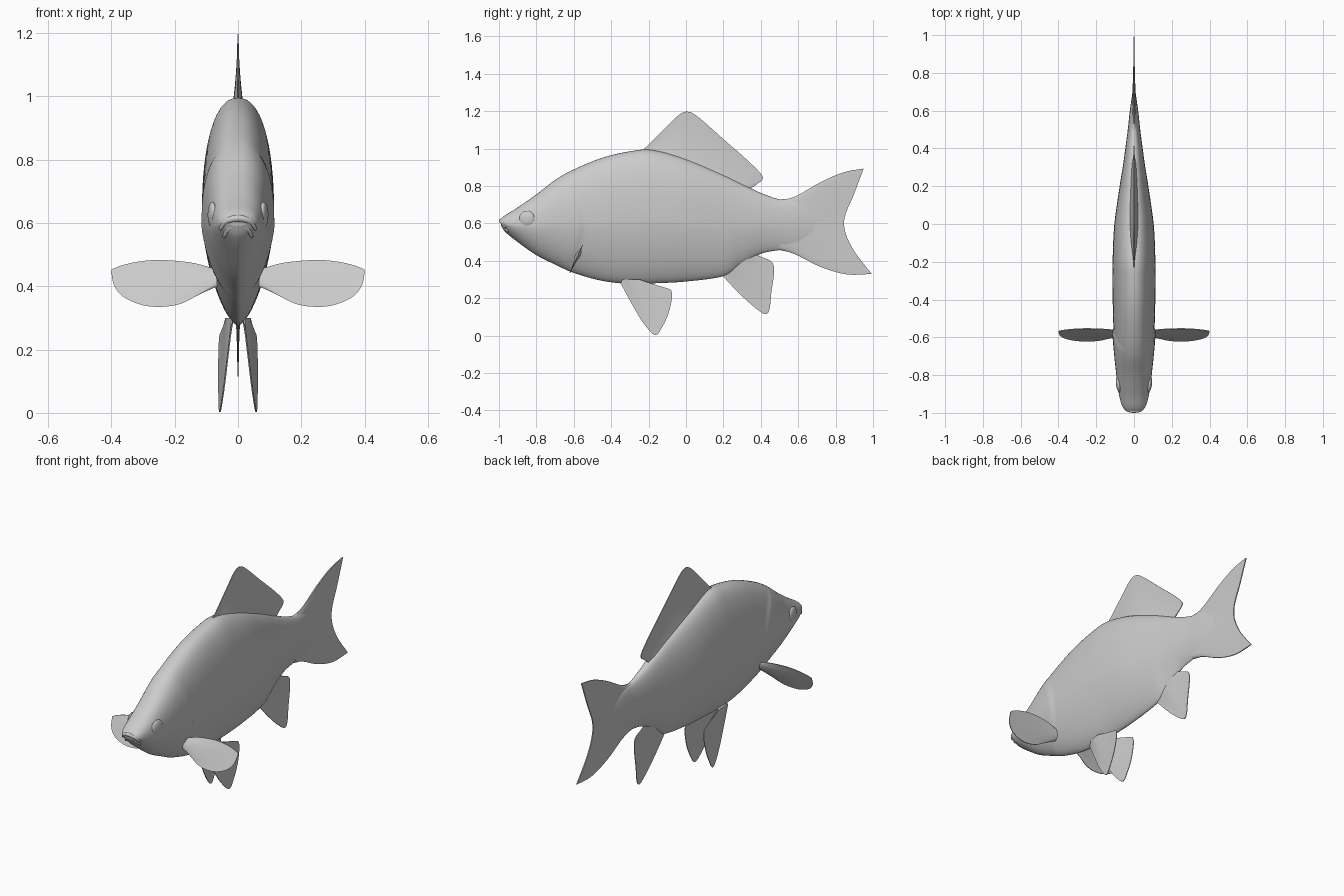
import bpy, bmesh, math
from mathutils import Vector

if "Cube" in bpy.data.objects:
    bpy.data.objects.remove(bpy.data.objects["Cube"])


def spline(pts, n):
    """Catmull-Rom samples (n per span) through points of any dimension."""
    out = []
    for i in range(len(pts) - 1):
        a, b, c, d = pts[max(i - 1, 0)], pts[i], pts[i + 1], pts[min(i + 2, len(pts) - 1)]
        for k in range(n):
            t = k / n
            out.append(tuple(0.5 * (2 * q + (r - p) * t + (2 * p - 5 * q + 4 * r - s) * t * t
                                    + (3 * q - p - 3 * r + s) * t ** 3)
                             for p, q, r, s in zip(a, b, c, d)))
    return out + [tuple(pts[-1])]


def make(name, verts, faces, angle=50):
    me = bpy.data.meshes.new(name)
    me.from_pydata(verts, [], faces)
    bm = bmesh.new()
    bm.from_mesh(me)
    bmesh.ops.recalc_face_normals(bm, faces=bm.faces)
    bm.to_mesh(me)
    bm.free()
    ob = bpy.data.objects.new(name, me)
    bpy.context.collection.objects.link(ob)
    smooth(ob, angle)
    return ob


def smooth(ob, angle=50):
    bpy.ops.object.select_all(action='DESELECT')
    ob.select_set(True)
    bpy.context.view_layer.objects.active = ob
    bpy.ops.object.shade_smooth_by_angle(angle=math.radians(angle))


def fin(name, rows, place, t0, t1=0.002):
    """Thin two-sided sheet; half-thickness falls from t0 at the root to t1 at the rim."""
    nv, nu = len(rows), len(rows[0])
    verts, faces = [], []
    for s in (-1, 1):
        for j, row in enumerate(rows):
            for i, (a, b) in enumerate(row):
                v, u = j / (nv - 1), i / (nu - 1)
                h = t1 + (t0 - t1) * (1 - v) ** 2 * math.sqrt(max(0, math.sin(math.pi * u)))
                verts.append(place(a, b, s * h))
    n = nu * nv
    for j in range(nv - 1):
        for i in range(nu - 1):
            q = [j * nu + i, j * nu + i + 1, (j + 1) * nu + i + 1, (j + 1) * nu + i]
            faces += [q, [k + n for k in reversed(q)]]
    rim = (list(range(nu)) + [j * nu + nu - 1 for j in range(1, nv)]
           + [(nv - 1) * nu + i for i in range(nu - 2, -1, -1)]
           + [j * nu for j in range(nv - 2, 0, -1)])
    for a, b in zip(rim, rim[1:] + rim[:1]):
        faces.append([a, b, b + n, a + n])
    return make(name, verts, faces)


def fan(root_a, root_b, outline, n=5, steps=8):
    """Rows running from a straight root line out to a curved outline."""
    tip = spline(outline, n)
    m = len(tip) - 1
    root = [Vector(root_a).lerp(Vector(root_b), i / m) for i in range(m + 1)]
    return [[tuple(r.lerp(Vector(t), j / steps)) for r, t in zip(root, tip)]
            for j in range(steps + 1)]


# Body: stations of (y, top, bottom, half width)
stations = [(-0.99, .625, .590, .040), (-0.965, .645, .553, .062), (-0.90, .685, .50, .080),
            (-0.80, .755, .43, .094), (-0.70, .832, .38, .102), (-0.60, .888, .335, .107),
            (-0.45, .95, .293, .112), (-0.30, .985, .276, .114), (-0.18, .992, .279, .113),
            (0.0, .945, .289, .104), (0.2, .86, .318, .076), (0.3, .81, .38, .060),
            (0.4, .763, .437, .046), (0.5, .728, .457, .033), (0.6, .715, .47, .022),
            (0.72, .65, .52, .005)]
SEG = 64
verts, faces = [], []
rings = spline(stations, 9)
for y, top, bot, w in rings:
    mid = bot + 0.48 * (top - bot)
    for k in range(SEG):
        a = 2 * math.pi * k / SEG
        c, s = math.cos(a), math.sin(a)
        p = 2 / 2.3 if s > 0 else 2 / 1.55      # full back, keeled belly
        x = math.copysign(abs(c) ** p, c) * w
        z = mid + math.copysign(abs(s) ** p, s) * ((top - mid) if s > 0 else (mid - bot))
        # Gill cover: swells towards its curved rear edge, then drops
        d = y - (-.57 - 1.8 * (z - .58) ** 2)
        g = max(0, 1 + d / .2) if d < 0 else max(0, 1 - d / .02)
        verts.append((x * (1 + .07 * g * abs(c)), y, z))
for j in range(len(rings) - 1):
    for k in range(SEG):
        k2 = (k + 1) % SEG
        faces.append([j * SEG + k, j * SEG + k2, (j + 1) * SEG + k2, (j + 1) * SEG + k])
faces += [list(range(SEG)), list(range((len(rings) - 1) * SEG, len(rings) * SEG))]
make("body", verts, faces, 60)


def upright(a, b, h):
    return (h, a, b)


# Tail fin: rows from the tail stem to the forked rear edge
tail = [[(.50, .728), (.50, .66), (.50, .59), (.50, .52), (.50, .457)],
        [(.58, .742), (.60, .67), (.60, .59), (.60, .51), (.58, .436)],
        [(.72, .820), (.72, .71), (.71, .60), (.72, .48), (.72, .367)],
        [(.84, .872), (.82, .75), (.78, .61), (.82, .46), (.86, .327)],
        [(.95, .893), (.90, .76), (.845, .61), (.885, .475), (.993, .33)]]
cols = [spline(c, 5) for c in zip(*[spline(r, 6) for r in tail])]
fin("tail_fin", [list(r) for r in zip(*cols)], upright, .024, .003)

# Dorsal fin
fin("dorsal_fin", fan((-.24, .95), (.34, .75), [
    (-.25, .98), (-.2, 1.02), (-.1, 1.12), (-.04, 1.178), (.01, 1.197), (.07, 1.165),
    (.2, 1.05), (.32, .945), (.40, .865), (.405, .83), (.34, .785)]), upright, .034)

# Anal fin
fin("anal_fin", fan((.2, .35), (.37, .45), [
    (.2, .315), (.27, .24), (.35, .165), (.42, .115), (.446, .14), (.455, .22),
    (.47, .33), (.465, .385), (.43, .41), (.36, .43)]), upright, .014)

# Paired fins
for side, s in (("right", 1), ("left", -1)):
    fin(side + "_pelvic_fin", fan((-.34, .30), (-.24, .30), [
        (-.35, .28), (-.29, .17), (-.23, .07), (-.165, .003), (-.125, .05), (-.09, .13),
        (-.075, .23), (-.12, .258), (-.25, .285)]),
        lambda a, b, h: (s * (.02 + .131 * (a + .35) + .046 * (.28 - b) + h), a, b), .012)
    fin(side + "_pectoral_fin", fan((.07, .455), (.065, .40), [
        (.09, .46), (.15, .475), (.25, .483), (.33, .475), (.393, .456), (.399, .44),
        (.39, .40), (.36, .365), (.30, .34), (.24, .335), (.18, .345), (.12, .375),
        (.075, .395)]),
        lambda a, b, h: (s * a, -.555 - .45 * (.48 - b) + h, b), .014)
    # Eye: shallow dome on the cheek
    bpy.ops.mesh.primitive_uv_sphere_add(segments=24, ring_count=12, radius=1,
                                         location=(s * .081, -.85, .625),
                                         rotation=(0, 0, s * math.radians(-8)))
    eye = bpy.context.object
    eye.name = side + "_eye"
    eye.scale = (.014, .042, .042)
    smooth(eye)

# Lips: two downturned arcs at the snout
for name, z, w, y, r in (("upper_lip", .614, .056, -.989, .011),
                         ("lower_lip", .590, .045, -.978, .010)):
    path = spline([(-w, y + .025, z - .035), (-w * .65, y + .006, z - .009), (0, y, z),
                   (w * .65, y + .006, z - .009), (w, y + .025, z - .035)], 6)
    cu = bpy.data.curves.new(name, 'CURVE')
    cu.dimensions = '3D'
    cu.bevel_depth = r
    cu.bevel_resolution = 4
    cu.use_fill_caps = True
    sp = cu.splines.new('POLY')
    sp.points.add(len(path) - 1)
    for i, (pt, co) in enumerate(zip(sp.points, path)):
        pt.co = (*co, 1)
        pt.radius = .4 + .6 * math.sin(math.pi * i / (len(path) - 1))
    sp.use_smooth = True
    bpy.context.collection.objects.link(bpy.data.objects.new(name, cu))
